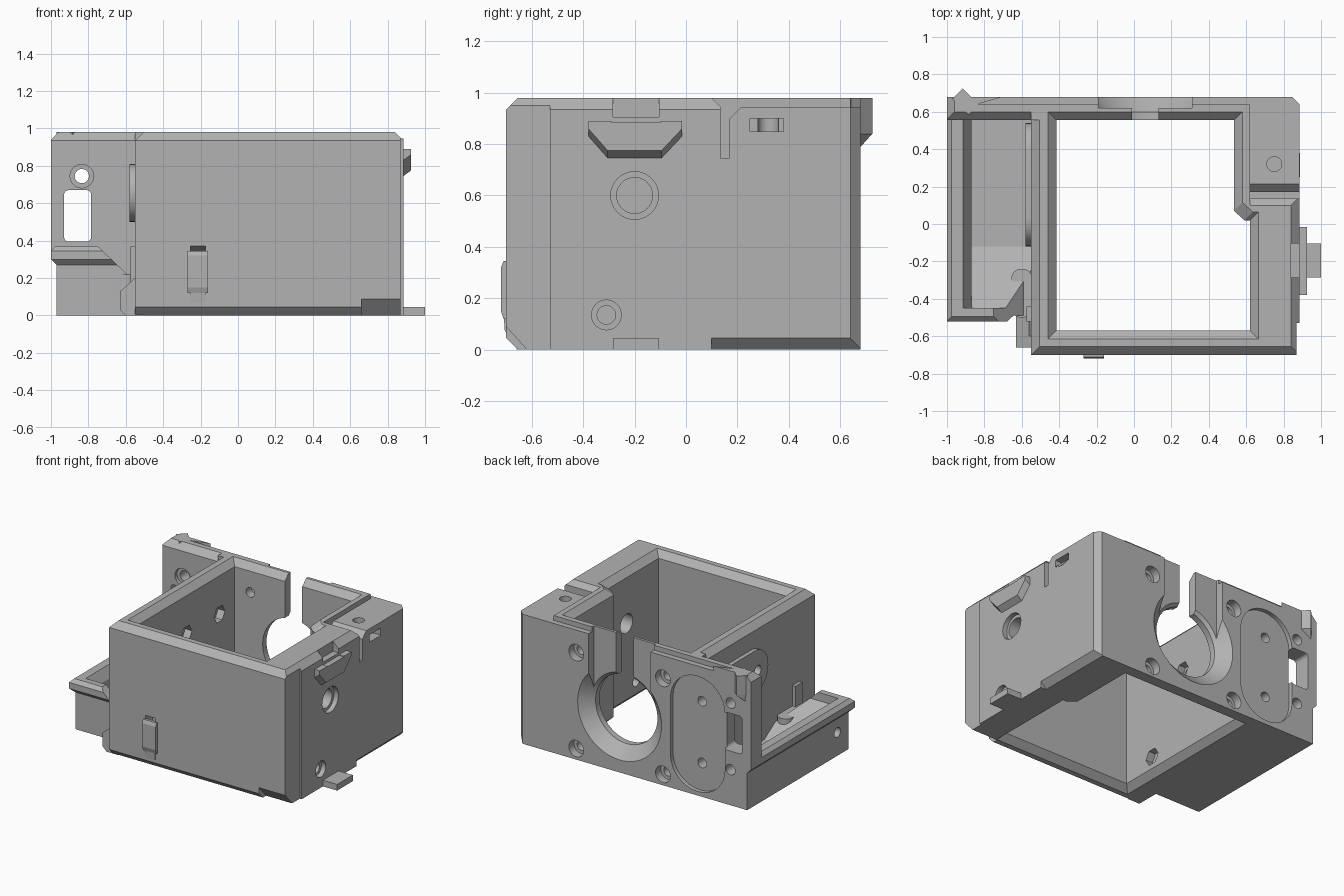
import bpy, bmesh, math

cube = bpy.data.objects.get("Cube")
if cube:
    bpy.data.objects.remove(cube, do_unlink=True)

grey = bpy.data.materials.new("plain grey")
grey.use_nodes = True
grey.diffuse_color = (0.45, 0.45, 0.45, 1)
grey.node_tree.nodes["Principled BSDF"].inputs["Base Color"].default_value = (0.45, 0.45, 0.45, 1)


def rect(a0, a1, b0, b1):
    return [(a0, b0), (a1, b0), (a1, b1), (a0, b1)]


def circle(a, b, r, n=32):
    return [(a + r * math.cos(i * math.tau / n), b + r * math.sin(i * math.tau / n)) for i in range(n)]


def capsule(a0, a1, b0, b1, r, n=8):
    """Rectangle with rounded corners."""
    pts = []
    for k, (a, b) in enumerate([(a1 - r, b1 - r), (a0 + r, b1 - r), (a0 + r, b0 + r), (a1 - r, b0 + r)]):
        for i in range(n + 1):
            t = (k + i / n) * math.pi / 2
            pts.append((a + r * math.cos(t), b + r * math.sin(t)))
    return pts


def loft(name, axis, levels):
    """Solid through matching outlines placed along an axis."""
    bm = bmesh.new()
    place = {"x": lambda p, a, b: (p, a, b), "y": lambda p, a, b: (a, p, b), "z": lambda p, a, b: (a, b, p)}[axis]
    rings = [[bm.verts.new(place(p, a, b)) for a, b in pts] for p, pts in levels]
    bm.faces.new(rings[0])
    bm.faces.new(rings[-1])
    for low, high in zip(rings, rings[1:]):
        for i in range(len(low)):
            j = (i + 1) % len(low)
            bm.faces.new((low[i], low[j], high[j], high[i]))
    bmesh.ops.recalc_face_normals(bm, faces=bm.faces)
    mesh = bpy.data.meshes.new(name)
    bm.to_mesh(mesh)
    bm.free()
    mesh.materials.append(grey)
    obj = bpy.data.objects.new(name, mesh)
    bpy.context.collection.objects.link(obj)
    return obj


def prism(name, axis, lo, hi, pts):
    return loft(name, axis, [(lo, pts), (hi, pts)])


def combine(target, others, operation):
    """Apply booleans one after another, then drop the helpers."""
    for other in others:
        mod = target.modifiers.new("join", "BOOLEAN")
        mod.operation, mod.solver, mod.object = operation, "EXACT", other
        bpy.context.view_layer.update()
        graph = bpy.context.evaluated_depsgraph_get()
        mesh = bpy.data.meshes.new_from_object(target.evaluated_get(graph))
        target.modifiers.clear()
        target.data = mesh
        bpy.data.objects.remove(other, do_unlink=True)


# Main housing with chamfered rim
housing = loft("housing", "z", [
    (0, rect(-0.55, 0.885, -0.655, 0.68)), (0.045, rect(-0.55, 0.885, -0.70, 0.68)),
    (0.935, rect(-0.55, 0.885, -0.70, 0.68)), (0.98, rect(-0.505, 0.84, -0.655, 0.68))])

# Solid additions: back plate, tray, flared foot, side boss
combine(housing, [
    prism("corner_fill", "z", 0.5, 0.95, rect(0.6, 0.885, 0.17, 0.68)),
    prism("back_plate", "y", 0.555, 0.68, [
        (-0.97, 0), (-0.97, 0.27), (-1, 0.3), (-1, 0.94), (-0.96, 0.98), (-0.48, 0.98), (-0.48, 0)]),
    loft("tray", "z", [
        (0, rect(-0.97, -0.5, -0.49, 0.6)), (0.27, rect(-0.97, -0.5, -0.49, 0.6)),
        (0.3, rect(-1, -0.5, -0.52, 0.6)), (0.345, rect(-1, -0.5, -0.52, 0.6)),
        (0.37, rect(-0.975, -0.5, -0.495, 0.6))]),
    prism("flared_foot", "y", -0.66, -0.48, [
        (-0.5, 0.25), (-0.55, 0.2), (-0.63, 0.13), (-0.63, 0.03), (-0.6, 0), (-0.5, 0)]),
], "UNION")


def plan(d):
    """Cavity outline grown by d."""
    return [(-0.415 - d, -0.57 - d), (0.62 + d, -0.57 - d), (0.62 + d, 0.02 + d), (0.59 + d, 0.02 + d),
            (0.535 + d, 0.07 + d), (0.535 + d, 0.555 + d), (-0.415 - d, 0.555 + d)]


# Main cavity, open at both ends, then the tray hollow
cutters = [
    loft("cavity", "z", [(-0.01, plan(0.055)), (0.045, plan(0)), (0.935, plan(0)), (0.99, plan(0.055))]),
    prism("tray_hollow", "x", -0.87, -0.55, [
        (0.555, 0.1), (-0.12, 0.1), (-0.45, 0.31), (-0.45, 0.5), (0.555, 0.5)]),
    prism("tray_rim_slope", "y", -0.45, 0.555, [(-0.86, 0.3), (-0.87, 0.3), (-0.92, 0.38), (-0.86, 0.38)]),
    prism("tray_front_slope", "y", -0.6, -0.12, [(-0.75, 0.4), (-0.75, 0.37), (-0.55, 0.18), (-0.55, 0.4)]),
    prism("plate_rim_slope", "x", -1.1, -0.55, [(0.54, 0.92), (0.61, 0.99), (0.54, 0.99)]),
]

# Stepped top of the rear wall, corner recess and slit
cutters += [
    prism("rear_step", "z", 0.945, 1.1, [(-0.84, 0.64), (0.62, 0.64), (0.62, 0.72), (-0.7, 0.72), (-0.7, 0.68)]),
    prism("corner_step", "x", 0.62, 1, [
        (0.1, 1.1), (0.1, 0.98), (0.135, 0.945), (0.135, 0.745), (0.17, 0.745), (0.17, 0.9),
        (0.215, 0.945), (0.8, 0.945), (0.8, 1.1)]),
    prism("corner_screw", "z", 0.7, 1, circle(0.75, 0.32, 0.04)),
    prism("rear_corner_chamfer", "z", -0.1, 1.1, [(0.835, 0.69), (0.895, 0.63), (0.9, 0.69)]),
    prism("side_bottom_chamfer", "y", 0.1, 0.8, [(0.83, -0.01), (0.895, 0.055), (0.895, -0.01)]),
    prism("front_corner_relief", "z", -0.1, 1.1, rect(0.87, 0.95, -0.8, -0.53)),
    prism("front_foot_chamfer", "x", 0.66, 1, [(-0.71, 0.1), (-0.61, -0.01), (-0.71, -0.01)]),
]

# Round motor opening in the rear with a flared mouth and a neck
cx, cz = 0.06, 0.43
cutters += [
    prism("motor_hole", "y", 0.5, 0.7, circle(cx, cz, 0.25, 48)),
    loft("motor_flare", "y", [(0.6, circle(cx, cz, 0.25, 48)), (0.69, circle(cx, cz, 0.35, 48))]),
    prism("neck_outer", "y", 0.62, 0.7, rect(cx - 0.25, cx + 0.25, cz, 1.1)),
    prism("neck_inner", "y", 0.5, 0.7, rect(cx - 0.07, cx + 0.07, cz, 1.1)),
    prism("rear_pad_recess", "y", 0.65, 0.7, capsule(-0.79, -0.35, 0.03, 0.87, 0.215)),
    prism("plate_window", "y", 0.5, 0.7, capsule(-0.93, -0.785, 0.395, 0.67, 0.025)),
]
for x in (cx - 0.35, cx + 0.35):
    for z in (cz - 0.35, cz + 0.35):
        cutters.append(prism("screw_hole", "y", 0.5, 0.7, circle(x, z, 0.035)))
        cutters.append(prism("screw_head", "y", 0.62, 0.7, circle(x, z, 0.06)))
for z in (0.23, 0.68):
    cutters.append(prism("pad_hole", "y", 0.57, 0.7, circle(-0.585, z, 0.035)))
for z in (0.26, 0.745):
    cutters.append(prism("plate_hole", "y", 0.5, 0.7, circle(-0.835, z, 0.038)))
cutters.append(prism("plate_hole_sink", "y", 0.5, 0.58, circle(-0.835, 0.745, 0.063)))

# Openings in the right wall and the front latch pocket
for y, z, r, big in ((-0.2, 0.6, 0.07, 0.093), (-0.31, 0.135, 0.036, 0.058)):
    cutters.append(prism("side_hole", "x", 0.5, 1, circle(y, z, r)))
    cutters.append(prism("side_sink", "x", 0.85, 1, circle(y, z, big)))
cutters += [
    prism("side_slot", "x", 0.75, 1, rect(0.25, 0.38, 0.85, 0.9)),
    prism("clip_notch", "x", 0.84, 1, rect(-0.285, -0.105, 0.905, 1.1)),
    loft("latch_pocket", "y", [(-0.8, rect(-0.255, -0.175, 0.3, 0.41)), (-0.62, rect(-0.255, -0.175, 0.3, 0.34))]),
    prism("tray_end_hole", "x", -1.1, -0.8, circle(-0.36, 0.17, 0.035)),
]
combine(housing, cutters, "DIFFERENCE")

# Boss on the left wall with two nut pockets through to the cavity
boss = prism("left_boss", "x", -0.58, -0.54, capsule(-0.12, 0.54, 0.5, 0.81, 0.15))
combine(housing, [boss], "UNION")
nuts = []
for y in (0.0, 0.38):
    nuts.append(prism("nut_bolt", "x", -0.7, -0.3, circle(y, 0.655, 0.037)))
    nuts.append(prism("nut_pocket", "x", -0.47, -0.3, circle(y, 0.655, 0.062, 6)))
nuts.append(prism("low_nut", "x", -0.47, -0.3, circle(-0.31, 0.135, 0.062, 6)))
combine(housing, nuts, "DIFFERENCE")

# Clip on the right wall: a trapezoid shell open at its top
clip = loft("side_clip", "x", [
    (0.87, [(-0.38, 0.89), (-0.38, 0.82), (-0.305, 0.735), (-0.095, 0.735), (-0.015, 0.82), (-0.015, 0.89)]),
    (0.925, [(-0.38, 0.89), (-0.38, 0.86), (-0.305, 0.775), (-0.095, 0.775), (-0.015, 0.86), (-0.015, 0.89)])])
combine(clip, [prism("clip_gap", "x", 0.8, 1, rect(-0.29, -0.1, 0.885, 1))], "DIFFERENCE")

# Small tabs and hooks
prism("bottom_tab", "z", 0, 0.045, rect(0.86, 1, -0.285, -0.105))
prism("slot_lip", "x", 0.86, 0.888, [(0.25, 0.85), (0.38, 0.85), (0.33, 0.835), (0.3, 0.835)])
loft("rear_hook", "z", [
    (0.79, [(-0.97, 0.66), (-0.955, 0.68), (-0.87, 0.6), (-0.885, 0.585)]),
    (0.84, [(-0.97, 0.67), (-0.915, 0.725), (-0.83, 0.64), (-0.885, 0.585)]),
    (0.98, [(-0.97, 0.67), (-0.915, 0.725), (-0.83, 0.64), (-0.885, 0.585)])])
prism("front_latch", "x", -0.27, -0.16, [(-0.69, 0.12), (-0.71, 0.12), (-0.72, 0.15), (-0.72, 0.32), (-0.71, 0.345), (-0.69, 0.345)])
prism("front_latch_tip", "x", -0.255, -0.175, [(-0.69, 0.07), (-0.705, 0.07), (-0.71, 0.14), (-0.69, 0.14)])
prism("tray_post", "z", 0.1, 0.37, rect(-0.575, -0.54, -0.52, -0.44))
cradle = prism("wire_cradle", "z", 0.1, 0.22, capsule(-0.655, -0.545, -0.5, -0.24, 0.05))

for obj in (housing, cradle):
    for other in bpy.context.selected_objects:
        other.select_set(False)
    obj.select_set(True)
    bpy.context.view_layer.objects.active = obj
    bpy.ops.object.shade_smooth_by_angle(angle=math.radians(25))
